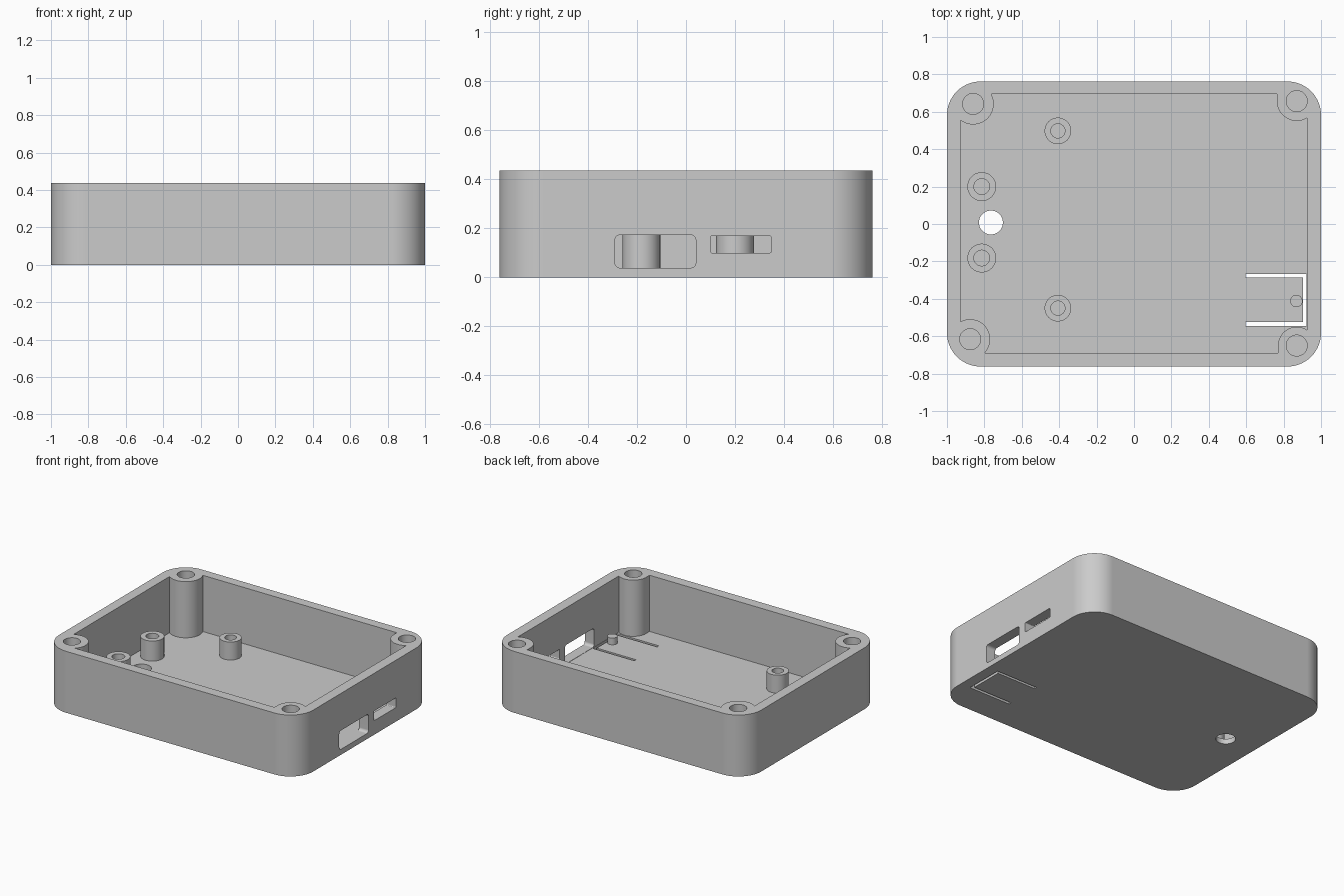
import bpy, bmesh, math
from mathutils import Matrix

cube = bpy.data.objects.get("Cube")
if cube:
    bpy.data.objects.remove(cube, do_unlink=True)

# One plastic colour for everything
grey = bpy.data.materials.new("light grey plastic")
grey.use_nodes = True
grey.diffuse_color = (0.6, 0.6, 0.6, 1)
grey.node_tree.nodes["Principled BSDF"].inputs["Base Color"].default_value = grey.diffuse_color

HEIGHT, FLOOR = 0.437, 0.037


def to_object(bm, name):
    bmesh.ops.recalc_face_normals(bm, faces=bm.faces)
    mesh = bpy.data.meshes.new(name)
    bm.to_mesh(mesh)
    bm.free()
    mesh.materials.append(grey)
    obj = bpy.data.objects.new(name, mesh)
    bpy.context.collection.objects.link(obj)
    return obj


def prism(name, points, z0, z1, matrix=None):
    """Extrude an outline upwards, then optionally turn it."""
    bm = bmesh.new()
    bottom = bm.faces.new([bm.verts.new((x, y, z0)) for x, y in points])
    top = bm.faces.new([bm.verts.new((x, y, z1)) for x, y in points])
    bmesh.ops.bridge_loops(bm, edges=list(bottom.edges) + list(top.edges))
    if matrix:
        bm.transform(matrix)
    return to_object(bm, name)


def rounded_rect(x0, x1, y0, y1, r, steps=14):
    points = []
    for k, (cx, cy) in enumerate([(x1 - r, y1 - r), (x0 + r, y1 - r),
                                  (x0 + r, y0 + r), (x1 - r, y0 + r)]):
        for i in range(steps + 1):
            a = math.pi / 2 * (k + i / steps)
            points.append((cx + r * math.cos(a), cy + r * math.sin(a)))
    return points


def circle(x, y, r, n=48):
    return [(x + r * math.cos(math.tau * i / n), y + r * math.sin(math.tau * i / n))
            for i in range(n)]


def cut(target, cutter):
    """Subtract the cutter from the target and discard the cutter."""
    mod = target.modifiers.new("cut", "BOOLEAN")
    mod.operation, mod.solver, mod.object = "DIFFERENCE", "EXACT", cutter
    bpy.context.view_layer.update()
    with bpy.context.temp_override(object=target, active_object=target):
        bpy.ops.object.modifier_apply(modifier=mod.name)
    bpy.data.objects.remove(cutter, do_unlink=True)
    bpy.context.view_layer.update()


def lathe(name, x, y, profile):
    """Spin a profile of (radius, height) points about a vertical axis."""
    bm = bmesh.new()
    verts = [bm.verts.new((r, 0, z)) for r, z in profile]
    edges = [bm.edges.new(pair) for pair in zip(verts, verts[1:])]
    bmesh.ops.spin(bm, geom=verts + edges, cent=(0, 0, 0), axis=(0, 0, 1),
                   angle=math.tau, steps=40, use_duplicate=False)
    bmesh.ops.remove_doubles(bm, verts=bm.verts, dist=0.0001)
    bm.transform(Matrix.Translation((x, y, 0)))
    return to_object(bm, name)


# Tray: rounded block hollowed out, leaving the corner screw pillars
tray = prism("case_tray", rounded_rect(-1, 1, -0.762, 0.762, 0.18), 0, HEIGHT)
cavity = prism("cavity", [(-0.928, -0.69), (0.926, -0.69), (0.926, 0.694), (-0.928, 0.694)],
               FLOOR, 0.6)
pillars = [(-0.86, 0.642, 0.11), (0.87, 0.657, 0.106),
           (0.87, -0.65, 0.1), (-0.876, -0.616, 0.107)]
for x, y, r in pillars:
    cut(cavity, prism("pillar", circle(x, y, r), -0.1, 0.7))
# Small webs tie the right-hand pillars to the long walls
for x, y, r in pillars[1:3]:
    y0, y1 = sorted((y, math.copysign(0.8, y)))
    cut(cavity, prism("web", [(x - r, y0), (x, y0), (x, y1), (x - r, y1)], -0.1, 0.7))
cut(tray, cavity)

# Screw holes in the pillars and the round hole in the floor
for x, y, r in pillars:
    cut(tray, prism("screw_hole", circle(x, y, 0.056), FLOOR + 0.01, 0.6))
cut(tray, prism("floor_hole", circle(-0.765, 0.008, 0.064), -0.1, 0.2))

# Two connector openings in the +x wall (outline y, z swept along x)
along_x = Matrix(((0, 0, 1, 0), (1, 0, 0, 0), (0, 1, 0, 0), (0, 0, 0, 1)))
for y0, y1, z0, z1, r in [(-0.29, 0.04, 0.039, 0.173, 0.02), (0.1, 0.347, 0.1, 0.169, 0.006)]:
    cut(tray, prism("port", rounded_rect(y0, y1, z0, z1, r, 5), 0.88, 1.1, along_x))

# U-shaped slot that frees the flexible button tongue
outer_y, inner_y = (-0.545, -0.268), (-0.525, -0.287)
cut(tray, prism("tongue_slot", [
    (0.595, outer_y[0]), (0.923, outer_y[0]), (0.923, outer_y[1]), (0.595, outer_y[1]),
    (0.595, inner_y[1]), (0.904, inner_y[1]), (0.904, inner_y[0]), (0.595, inner_y[0])],
    -0.1, 0.1))

# Hollow standoff posts and the button peg, sunk slightly into the floor
parts = [tray]
base = FLOOR - 0.005
for name, x, y, r, hole, top in [
        ("back_standoff", -0.407, 0.498, 0.071, 0.038, 0.165),
        ("front_standoff", -0.407, -0.45, 0.071, 0.038, 0.165),
        ("left_back_standoff", -0.814, 0.2, 0.077, 0.042, 0.18),
        ("left_front_standoff", -0.814, -0.182, 0.077, 0.042, 0.18)]:
    parts.append(lathe(name.replace("left", "right"), x, y,
                       [(hole, base), (hole, top), (r, top), (r, base), (hole, base)]))
parts.append(lathe("button_peg", 0.868, -0.412,
                   [(0, 0.085), (0.033, 0.085), (0.033, base), (0, base)]))

# Smooth curved walls, crisp edges
bpy.context.view_layer.update()
with bpy.context.temp_override(object=tray, active_object=tray, selected_objects=parts,
                               selected_editable_objects=parts):
    bpy.ops.object.shade_smooth_by_angle()
for obj in parts:
    obj.modifiers.new("even_shading", "WEIGHTED_NORMAL").keep_sharp = True
